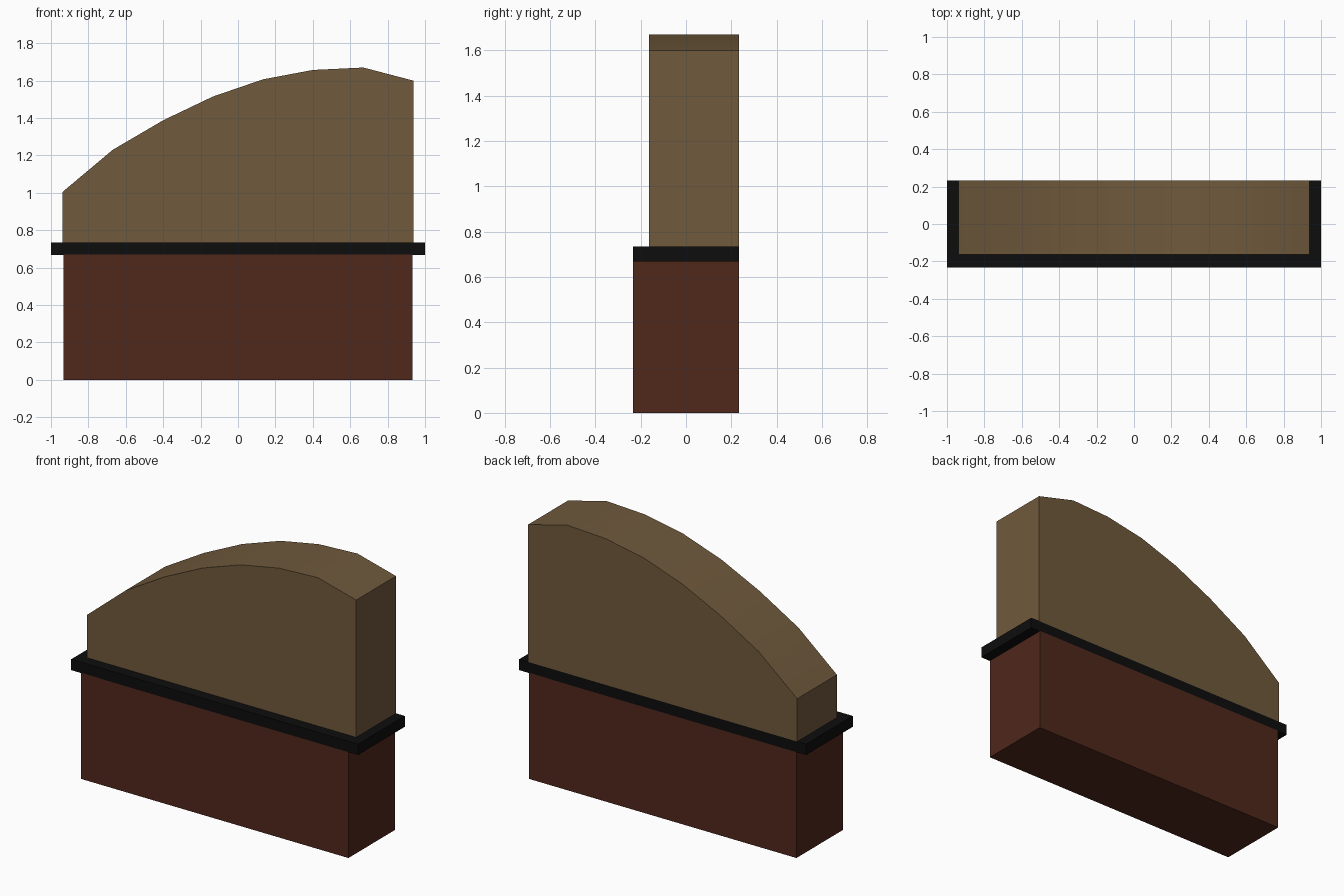
import bpy
import math

if "Cube" in bpy.data.objects:
    bpy.data.objects.remove(bpy.data.objects["Cube"])


def material(name, rgb):
    mat = bpy.data.materials.new(name)
    mat.diffuse_color = (*rgb, 1)
    mat.use_nodes = True
    mat.node_tree.nodes["Principled BSDF"].inputs["Base Color"].default_value = mat.diffuse_color
    return mat


def extrude_profile(name, profile, y0, y1, mat):
    """Solid made from an x-z outline carried from y0 (front) to y1 (back)."""
    n = len(profile)
    verts = [(x, y, z) for y in (y0, y1) for x, z in profile]
    faces = [tuple(range(n)), tuple(range(2 * n - 1, n - 1, -1))]
    faces += [(i, i + n, (i + 1) % n + n, (i + 1) % n) for i in range(n)]
    mesh = bpy.data.meshes.new(name)
    mesh.from_pydata(verts, [], faces)
    mesh.materials.append(mat)
    obj = bpy.data.objects.new(name, mesh)
    bpy.context.collection.objects.link(obj)
    bpy.ops.object.select_all(action='DESELECT')
    obj.select_set(True)
    bpy.context.view_layer.objects.active = obj
    bpy.ops.object.shade_smooth_by_angle(angle=math.radians(30))
    return obj


def rect(half_x, z0, z1):
    return [(-half_x, z0), (half_x, z0), (half_x, z1), (-half_x, z1)]


tan = material("tan", (0.16, 0.10, 0.045))
dark_red = material("dark_red", (0.08, 0.021, 0.011))
black = material("black", (0.004, 0.004, 0.004))

# Lower body
extrude_profile("lower_body", rect(0.933, 0, 0.67), -0.233, 0.233, dark_red)

# Trim ledge, overhanging both ends
extrude_profile("trim_ledge", rect(1.0, 0.667, 0.735), -0.233, 0.233, black)

# Upper body with a faceted, rising arched top, set back from the front
arch = [(0.938, 1.60), (0.67, 1.67), (0.40, 1.657), (0.134, 1.607),
        (-0.134, 1.515), (-0.40, 1.388), (-0.67, 1.23), (-0.938, 1.005)]
extrude_profile("upper_body", [(-0.938, 0.735), (0.938, 0.735)] + arch,
                -0.163, 0.233, tan)
